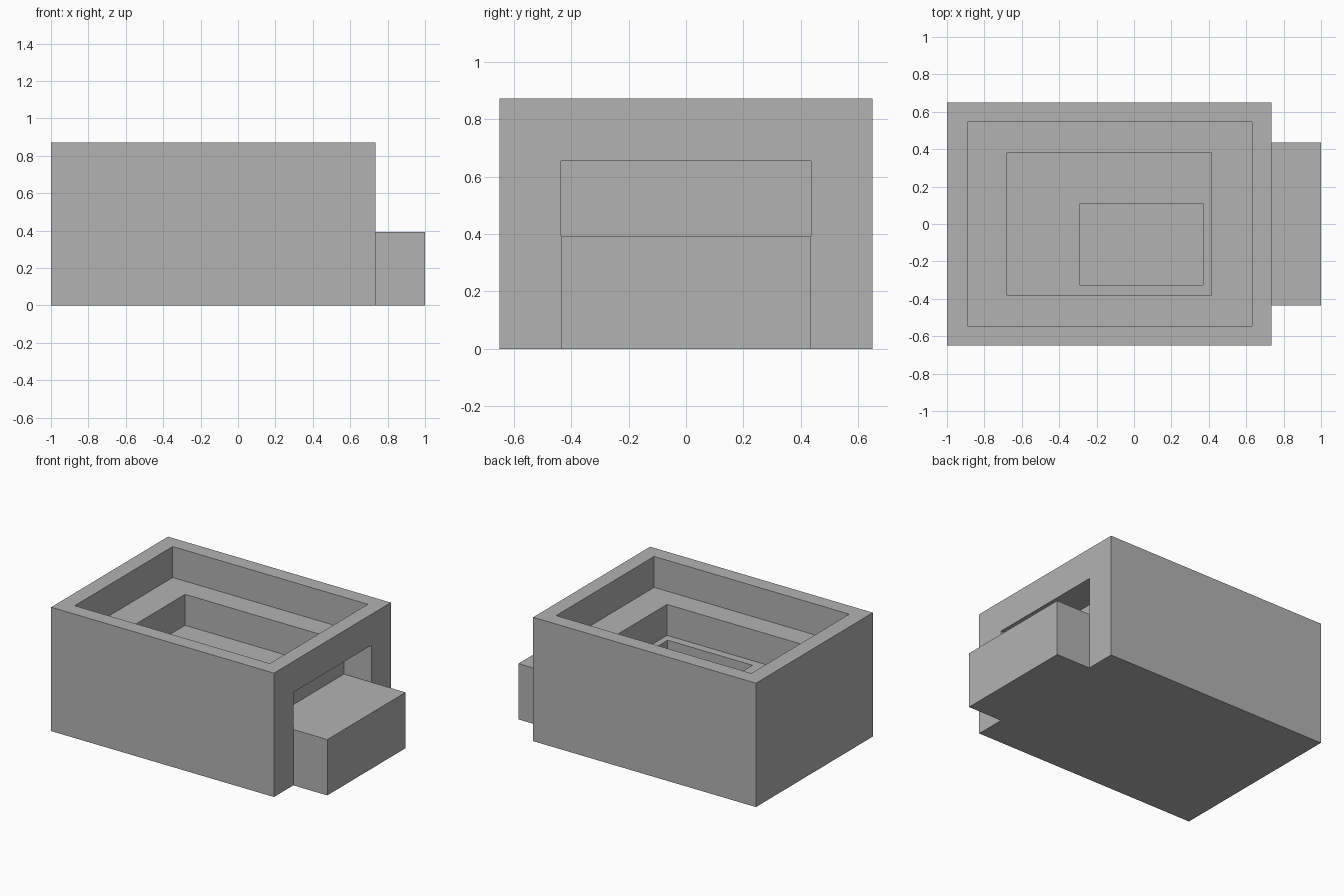
import bpy
from mathutils import Vector

cube = bpy.data.objects.get("Cube")
if cube:
    bpy.data.objects.remove(cube, do_unlink=True)

grey = bpy.data.materials.new("plain_grey")
grey.use_nodes = True
grey.diffuse_color = (0.45, 0.45, 0.45, 1)
grey.node_tree.nodes["Principled BSDF"].inputs["Base Color"].default_value = grey.diffuse_color


def box(name, low, high):
    """Axis-aligned box between two corners."""
    low, high = Vector(low), Vector(high)
    bpy.ops.mesh.primitive_cube_add(size=1, location=(low + high) / 2)
    obj = bpy.context.object
    obj.name = name
    obj.scale = high - low
    bpy.ops.object.transform_apply(location=True, rotation=False, scale=True)
    obj.data.materials.append(grey)
    return obj


def combine(target, tool, operation):
    """Apply an exact boolean, then drop the tool."""
    mod = target.modifiers.new(operation.lower(), "BOOLEAN")
    mod.operation, mod.solver, mod.object = operation, "EXACT", tool
    bpy.context.view_layer.objects.active = target
    bpy.ops.object.modifier_apply(modifier=mod.name)
    bpy.data.objects.remove(tool, do_unlink=True)


STEP = 0.218       # height of one terrace
TOP = 4 * STEP
DOOR = 0.435       # half width of doorway and porch
PORCH_TOP = 0.393

# Main block with the porch joined to its +x end
body = box("terraced_block", (-1, -0.65, 0), (0.735, 0.65, TOP))
combine(body, box("porch", (0.6, -DOOR, 0), (1, DOOR, PORCH_TOP)), "UNION")

# Doorway over the porch, running in under the first terrace
combine(body, box("doorway", (0.52, -DOOR, PORCH_TOP), (1.2, DOOR, 3 * STEP)), "DIFFERENCE")

# Nested pits, each one step deeper than the last
pits = [(-0.89, 0.63, -0.545, 0.545),
        (-0.68, 0.415, -0.382, 0.382),
        (-0.29, 0.37, -0.325, 0.11)]
for i, (x0, x1, y0, y1) in enumerate(pits):
    combine(body, box("pit", (x0, y0, (3 - i) * STEP), (x1, y1, 1.2)), "DIFFERENCE")
